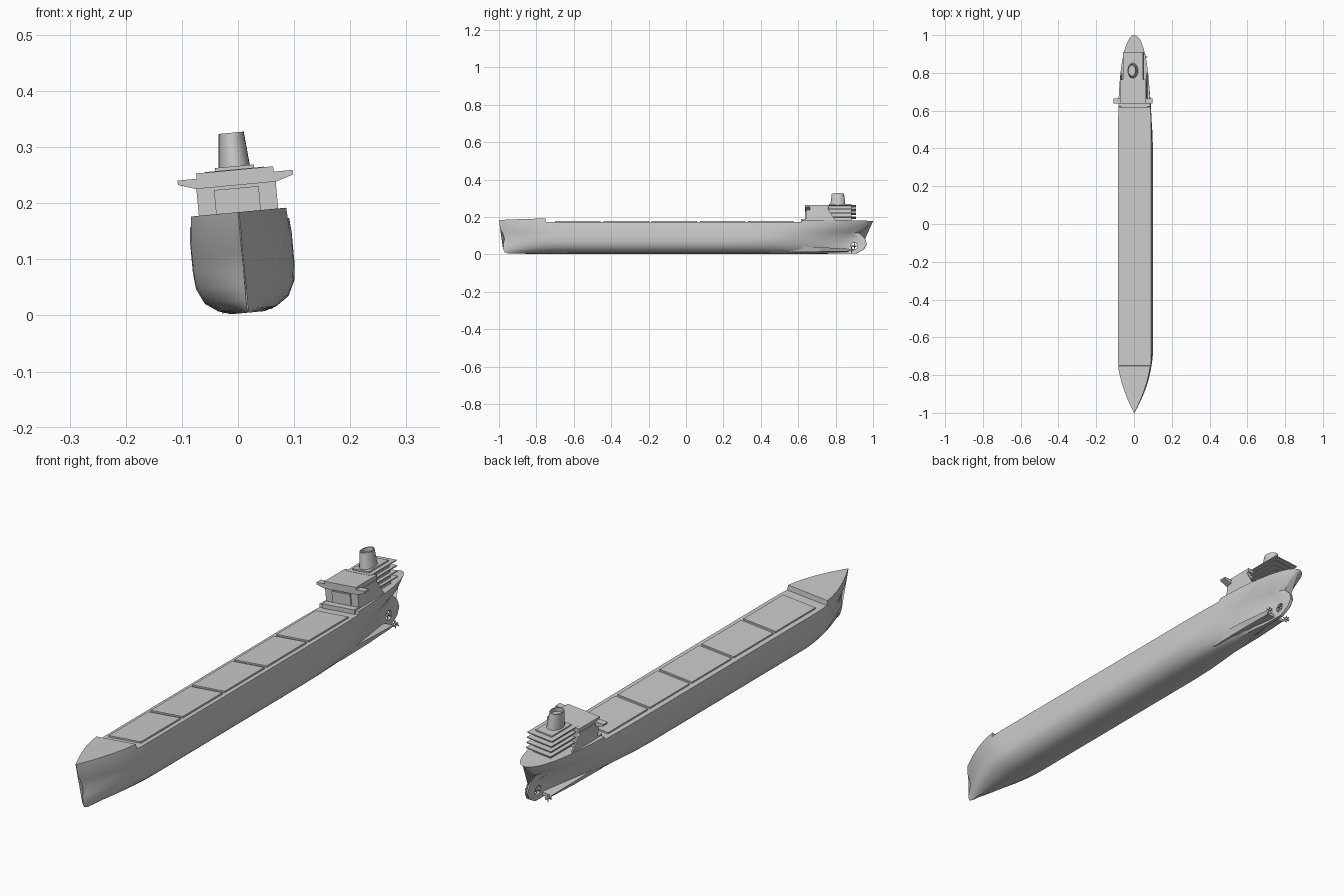
import bpy, bmesh, math
from mathutils import Matrix

cube = bpy.data.objects.get("Cube")
if cube:
    bpy.data.objects.remove(cube)

# One plain grey paint
paint = bpy.data.materials.new("ship_grey")
paint.use_nodes = True
GREY = (0.6, 0.6, 0.6, 1)
paint.diffuse_color = GREY
paint.node_tree.nodes["Principled BSDF"].inputs["Base Color"].default_value = GREY

# The whole ship heels slightly to one side
HEEL = Matrix.Translation((0.018, 0, 0)) @ Matrix.Rotation(math.radians(-5.3), 4, 'Y')


def finish(name, bm, smooth=None):
    bmesh.ops.recalc_face_normals(bm, faces=bm.faces)
    mesh = bpy.data.meshes.new(name)
    bm.to_mesh(mesh)
    bm.free()
    mesh.materials.append(paint)
    obj = bpy.data.objects.new(name, mesh)
    bpy.context.collection.objects.link(obj)
    obj.matrix_world = HEEL
    if smooth:
        bpy.ops.object.select_all(action='DESELECT')
        obj.select_set(True)
        bpy.context.view_layer.objects.active = obj
        bpy.ops.object.shade_smooth_by_angle(angle=math.radians(smooth))
    return obj


def prism(name, points, axis, lo, hi):
    """Extrude a flat outline along x, y or z."""
    bm = bmesh.new()

    def place(p, h):
        return {'x': (h, *p), 'y': (p[0], h, p[1]), 'z': (*p, h)}[axis]
    a, b = [[bm.verts.new(place(p, h)) for p in points] for h in (lo, hi)]
    bm.faces.new(a)
    bm.faces.new(b)
    for i in range(len(a)):
        j = (i + 1) % len(a)
        bm.faces.new((a[i], a[j], b[j], b[i]))
    return finish(name, bm)


def box(name, half, y0, y1, z0, z1):
    return prism(name, [(-half, y0), (half, y0), (half, y1), (-half, y1)], 'z', z0, z1)


def rod(bm, x, y, z, r1, r2, length, axis='Y', seg=16):
    turn = Matrix.Rotation(math.radians(-90), 4, 'X') if axis == 'Y' else Matrix.Rotation(math.radians(90), 4, 'Y')
    bmesh.ops.create_cone(bm, cap_ends=True, segments=seg, radius1=r1, radius2=r2,
                          depth=length, matrix=Matrix.Translation((x, y, z)) @ turn)


# Hull waterlines: height, half beam, bow end, bow length, stern start, stern taper end, power, root, stern end
LEVELS = [
    (0.005, 0.030, -0.95, 0.40, 0.30, 0.88, 2, 1, 0.91),
    (0.012, 0.052, -0.97, 0.36, 0.30, 0.88, 2, 1, 0.925),
    (0.028, 0.075, -0.978, 0.34, 0.30, 0.88, 1.8, 1, 0.952),
    (0.055, 0.088, -0.976, 0.32, 0.35, 0.88, 1.8, 1, 0.967),
    (0.085, 0.091, -0.970, 0.30, 0.40, 0.90, 1.9, 1, 0.958),
    (0.115, 0.091, -0.980, 0.30, 0.40, 0.94, 2.2, 0.9, 0.925),
    (0.140, 0.091, -0.994, 0.29, 0.30, 0.97, 3, 0.6, 0.96),
    (0.166, 0.089, -1.000, 0.30, 0.10, 1.00, 4.5, 0.5, 1.00),
]
FORE, POOP = -0.75, 0.62


def deck_height(s):
    return 0.185 if s < FORE else 0.178 if s > POOP else 0.166


def waterline(s, level):
    z, beam, bow, blen, s0, end, p, q, stern = level
    y = s
    if s < -0.5:
        y = -0.5 + (s + 0.5) * (-0.5 - bow) / 0.5
    elif s > 0.5:
        y = 0.5 + (s - 0.5) * (stern - 0.5) / 0.5
    tb = min(1, max(0, (y - bow) / blen))
    ts = min(1, max(0, (y - s0) / (end - s0)))
    half = beam * (1 - (1 - tb) ** 1.8) * (1 - ts ** p) ** q
    skeg = 0.006 if 0 < s < 0.999 else 0.001
    return max(skeg, half), y, deck_height(s) if level is LEVELS[-1] else z


stations = [-1 + 0.5 * (i / 18) ** 1.4 for i in range(19)]
stations += [-0.5 + i / 10 for i in range(1, 11)]
stations += [0.5 + 0.5 * math.sin(math.pi / 2 * i / 24) for i in range(1, 25)]
stations = sorted(stations + [FORE - 0.001, FORE + 0.001, POOP - 0.001, POOP + 0.001])
bm = bmesh.new()
rings = []
for s in stations:
    side = [waterline(s, lv) for lv in LEVELS]
    outline = side + [(-x, y, z) for x, y, z in reversed(side)]
    rings.append([bm.verts.new(p) for p in outline])
for a, b in zip(rings, rings[1:]):
    for i in range(len(a)):
        j = (i + 1) % len(a)
        bm.faces.new((a[i], a[j], b[j], b[i]))
bm.faces.new(rings[0])
bm.faces.new(rings[-1])
hull = finish("hull", bm, 30)

# Opening through the thin skeg for the middle propeller
bm = bmesh.new()
rod(bm, 0, 0.9, 0.045, 0.018, 0.018, 0.1, 'X', 20)
cutter = finish("skeg_cutter", bm)
cutter.hide_render = True
mod = hull.modifiers.new("opening", 'BOOLEAN')
mod.object, mod.operation, mod.solver = cutter, 'DIFFERENCE', 'EXACT'
bpy.context.view_layer.objects.active = hull
bpy.ops.object.modifier_apply(modifier=mod.name)
bpy.data.objects.remove(cutter)

# Flat stern foot below the counter
bm = bmesh.new()
sections = []
for y, half, z0, z1 in ((0.55, 0.052, 0.009, 0.04), (0.72, 0.052, 0.011, 0.034), (0.87, 0.046, 0.014, 0.026)):
    sections.append([bm.verts.new((x, y, z)) for x, z in
                     ((-half * 0.8, z0), (half * 0.8, z0), (half, z1), (-half, z1))])
for a, b in zip(sections, sections[1:]):
    for i in range(4):
        j = (i + 1) % 4
        bm.faces.new((a[i], a[j], b[j], b[i]))
bm.faces.new(sections[0])
bm.faces.new(sections[-1])
finish("stern_foot", bm)


def propeller(name, x, y, z, radius):
    bm = bmesh.new()
    rod(bm, x, y, z, 0.005, 0.003, 0.03, seg=12)
    for k in range(4):
        blade = (Matrix.Translation((x, y, z)) @ Matrix.Rotation(k * math.pi / 2, 4, 'Y')
                 @ Matrix.Translation((0, 0, radius * 0.55)) @ Matrix.Rotation(0.6, 4, 'Z')
                 @ Matrix.Diagonal((radius * 0.55, 0.002, radius * 0.9, 1)))
        bmesh.ops.create_cube(bm, size=1, matrix=blade)
    finish(name, bm)


propeller("middle_propeller", 0, 0.9, 0.045, 0.013)
for side, sx in (("left", 1), ("right", -1)):
    propeller(side + "_propeller", sx * 0.042, 0.885, 0.022, 0.014)

# Cargo hatch covers
PITCH = 0.258
for i in range(5):
    y = -0.7 + i * PITCH
    box(f"hatch_cover_{i + 1}", 0.07, y, y + PITCH - 0.014, 0.165, 0.172)

# Accommodation block, bridge and its wings
box("poop_step", 0.07, 0.615, 0.66, 0.166, 0.183)
box("bridge_block", 0.071, 0.642, 0.76, 0.175, 0.245)
box("bridge_front_panel", 0.04, 0.637, 0.65, 0.185, 0.228)
box("bridge_roof", 0.069, 0.637, 0.765, 0.245, 0.2605)
wing = [(-0.103, 0.251), (0.103, 0.251), (0.103, 0.243), (0.072, 0.233), (-0.072, 0.233), (-0.103, 0.243)]
prism("bridge_wings", wing, 'y', 0.637, 0.664)
for side, sx in (("left", 1), ("right", -1)):
    brace = [(0.755, 0.245), (0.755, 0.176), (0.80, 0.176)]
    prism(side + "_side_brace", brace, 'x', sx * 0.066, sx * 0.071)

# Stacked open decks behind the bridge
box("deck_core", 0.038, 0.75, 0.885, 0.175, 0.258)
for i in range(4):
    z = 0.196 + i * 0.0205
    box(f"open_deck_{i + 1}", 0.053, 0.75, 0.91, z, z + 0.004)
box("funnel_base", 0.035, 0.765, 0.885, 0.258, 0.267)

# Oval funnel with an open top
bm = bmesh.new()
profile = [(0.028, 0.265), (0.0225, 0.327), (0.019, 0.327), (0.019, 0.312)]
loops = []
for r, z in profile:
    angles = [2 * math.pi * k / 24 for k in range(24)]
    loops.append([bm.verts.new((r * math.cos(t), 0.812 + 1.45 * r * math.sin(t), z)) for t in angles])
for a, b in zip(loops, loops[1:]):
    for i in range(24):
        j = (i + 1) % 24
        bm.faces.new((a[i], a[j], b[j], b[i]))
bm.faces.new(loops[0])
bm.faces.new(loops[-1])
finish("funnel", bm, 30)
